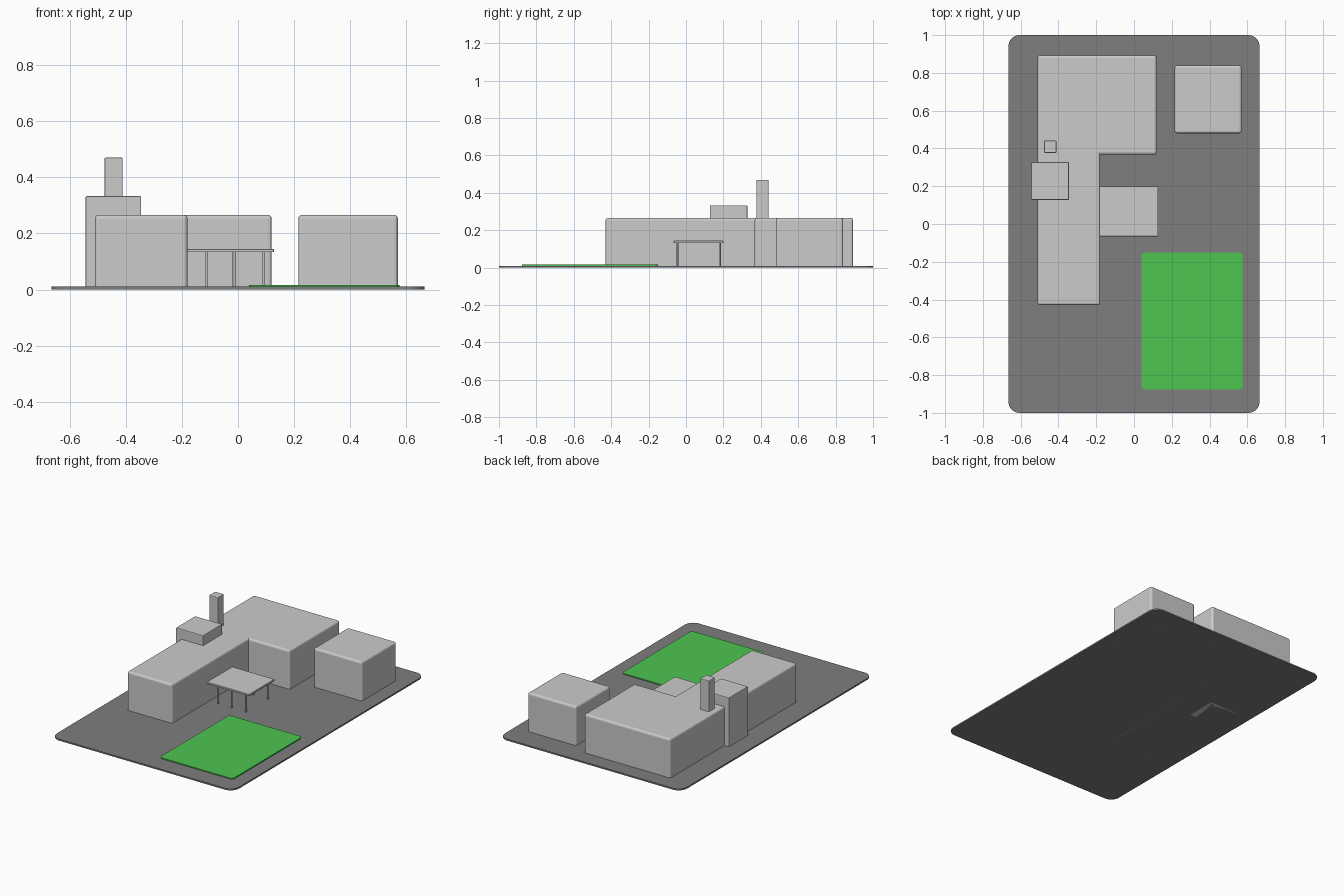
import bpy, bmesh

if "Cube" in bpy.data.objects:
    bpy.data.objects.remove(bpy.data.objects["Cube"])


def material(name, color):
    mat = bpy.data.materials.new(name)
    mat.diffuse_color = (*color, 1)
    mat.use_nodes = True
    mat.node_tree.nodes["Principled BSDF"].inputs["Base Color"].default_value = mat.diffuse_color
    return mat


def block(name, x, y, z, bevel=0.0, edges="all", segments=3, mat=None):
    """Box from (min, max) ranges; bevels upright edges, or all but the base."""
    bm = bmesh.new()
    bmesh.ops.create_cube(bm, size=1)
    for v in bm.verts:
        for i, (lo, hi) in enumerate((x, y, z)):
            v.co[i] = lo if v.co[i] < 0 else hi
    if bevel:
        def upright(e):
            return abs(e.verts[0].co.z - e.verts[1].co.z) > 1e-5
        chosen = [e for e in bm.edges if upright(e) or
                  (edges == "all" and min(v.co.z for v in e.verts) > z[0] + 1e-5)]
        bmesh.ops.bevel(bm, geom=chosen, offset=bevel, segments=segments,
                        profile=0.5, affect='EDGES', clamp_overlap=True)
    mesh = bpy.data.meshes.new(name)
    bm.to_mesh(mesh)
    bm.free()
    obj = bpy.data.objects.new(name, mesh)
    bpy.context.collection.objects.link(obj)
    if mat:
        mesh.materials.append(mat)
    return obj


asphalt = material("asphalt", (0.21, 0.21, 0.21))
grass = material("grass", (0.075, 0.56, 0.083))

# Plot and lawn
block("ground_plate", (-0.665, 0.665), (-1, 1), (0, 0.01), 0.06, "upright", 8, asphalt)
block("lawn", (0.04, 0.575), (-0.877, -0.15), (0.008, 0.017), 0.02, "upright", 4, grass)

# L-shaped house and separate garage
block("main_wing", (-0.51, -0.18), (-0.43, 0.893), (0, 0.266), 0.013)
block("rear_wing", (-0.21, 0.12), (0.367, 0.893), (0, 0.266), 0.013)
block("garage", (0.215, 0.57), (0.48, 0.84), (0, 0.266), 0.013)

# Side bay and chimney
block("side_bay", (-0.543, -0.345), (0.128, 0.328), (0, 0.333), 0.004, segments=2)
block("chimney", (-0.476, -0.411), (0.377, 0.441), (0.2, 0.47), 0.004, segments=2)

# Patio canopy on slim posts
block("canopy_roof", (-0.185, 0.128), (-0.066, 0.2), (0.133, 0.144), 0.002, segments=1)
for row, py in (("front", -0.045), ("back", 0.181)):
    for i, px in enumerate((-0.113, -0.014, 0.09)):
        bpy.ops.mesh.primitive_cylinder_add(vertices=16, radius=0.005, depth=0.13,
                                            location=(px, py, 0.07))
        post = bpy.context.object
        post.name = f"canopy_post_{row}_{i + 1}"
        bpy.ops.object.shade_smooth_by_angle()
